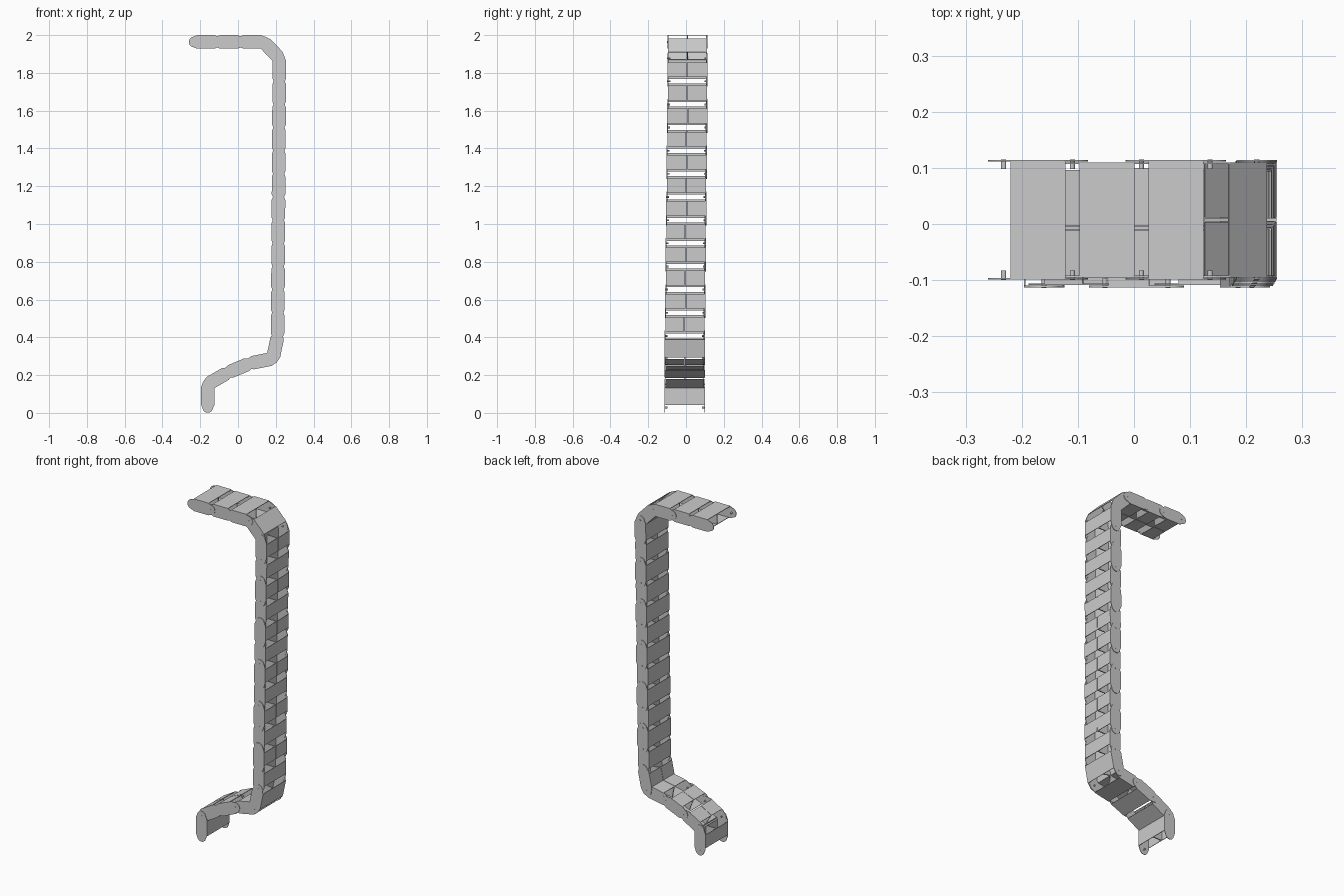
import bpy, bmesh, math
from mathutils import Matrix, Vector

if "Cube" in bpy.data.objects:
    bpy.data.objects.remove(bpy.data.objects["Cube"])

PITCH, HALF_H, END_R, SHEET = 0.1225, 0.036, 0.028, 0.003


def box(bm, x0, x1, y0, y1, z0, z1):
    m = Matrix.Translation(((x0 + x1) / 2, (y0 + y1) / 2, (z0 + z1) / 2))
    m = m @ Matrix.Diagonal((x1 - x0, y1 - y0, z1 - z0, 1))
    bmesh.ops.create_cube(bm, size=1, matrix=m)


def side_plate(bm, y0):
    # plate outline: wide middle, shoulders, rounded ends around the pins
    right = [(0.046, -HALF_H)]
    for i in range(13):
        a = math.radians(-80 + 160 * i / 12)
        right.append((PITCH / 2 + END_R * math.cos(a), END_R * math.sin(a)))
    right.append((0.046, HALF_H))
    outline = right + [(-x, -z) for x, z in right]
    face = bm.faces.new([bm.verts.new((x, y0, z)) for x, z in outline])
    ext = bmesh.ops.extrude_face_region(bm, geom=[face])["geom"]
    bmesh.ops.translate(bm, vec=(0, SHEET, 0),
                        verts=[v for v in ext if isinstance(v, bmesh.types.BMVert)])


def link_mesh(name, half_w, has_pins):
    bm = bmesh.new()
    # pair of side plates
    side_plate(bm, half_w - SHEET)
    side_plate(bm, -half_w)
    w = half_w - SHEET
    # full-width cover on one face
    box(bm, -0.049, 0.049, -w, w, -HALF_H, -HALF_H + SHEET)
    # split cover and central divider on the other
    for s in (-1, 1):
        ya, yb = sorted((s * 0.004, s * w))
        box(bm, -0.039, 0.039, ya, yb, HALF_H - SHEET, HALF_H)
    box(bm, -0.039, 0.039, -0.003, 0.003, -HALF_H + SHEET, HALF_H - 0.001)
    # hinge pins
    if has_pins:
        for x in (-PITCH / 2, PITCH / 2):
            for s in (-1, 1):
                m = Matrix.Translation((x, s * (half_w - 0.0075), 0)) @ Matrix.Rotation(math.pi / 2, 4, 'X')
                bmesh.ops.create_cone(bm, cap_ends=True, segments=12, radius1=0.0045,
                                      radius2=0.0045, depth=0.017, matrix=m)
    bmesh.ops.recalc_face_normals(bm, faces=bm.faces)
    me = bpy.data.meshes.new(name)
    bm.to_mesh(me)
    bm.free()
    return me


outer = link_mesh("outer_link", 0.1065, True)
inner = link_mesh("inner_link", 0.1025, False)

# pin positions along the chain in x, z
pins = [(-0.16, 0.028), (-0.16, 0.152), (-0.055, 0.213), (0.064, 0.263), (0.185, 0.287)]
pins += [(0.21 + 0.009 * i / 12, 0.408 + 0.1225 * i) for i in range(13)]
pins += [(0.136, 1.964), (0.013, 1.964), (-0.11, 1.964), (-0.232, 1.964)]

for i in range(len(pins) - 1):
    (xa, za), (xb, zb) = pins[i], pins[i + 1]
    d = Vector((xb - xa, 0, zb - za)).normalized()
    y = Vector((0, 1, 0))
    rot = Matrix((d, y, d.cross(y))).transposed().to_4x4()
    zc = (za + zb) / 2
    # slight sideways drift up the chain
    drift = -0.0065 + 0.014 * min(1, max(0, (zc - 0.4) / 1.3))
    m = Matrix.Translation(((xa + xb) / 2, drift, zc)) @ rot
    if 5 <= i <= 16:  # upright links have the split cover on the other face
        m = m @ Matrix.Rotation(math.pi, 4, 'X')
    ob = bpy.data.objects.new(f"chain_link_{i + 1:02d}", inner if i % 2 else outer)
    bpy.context.collection.objects.link(ob)
    ob.matrix_world = m
